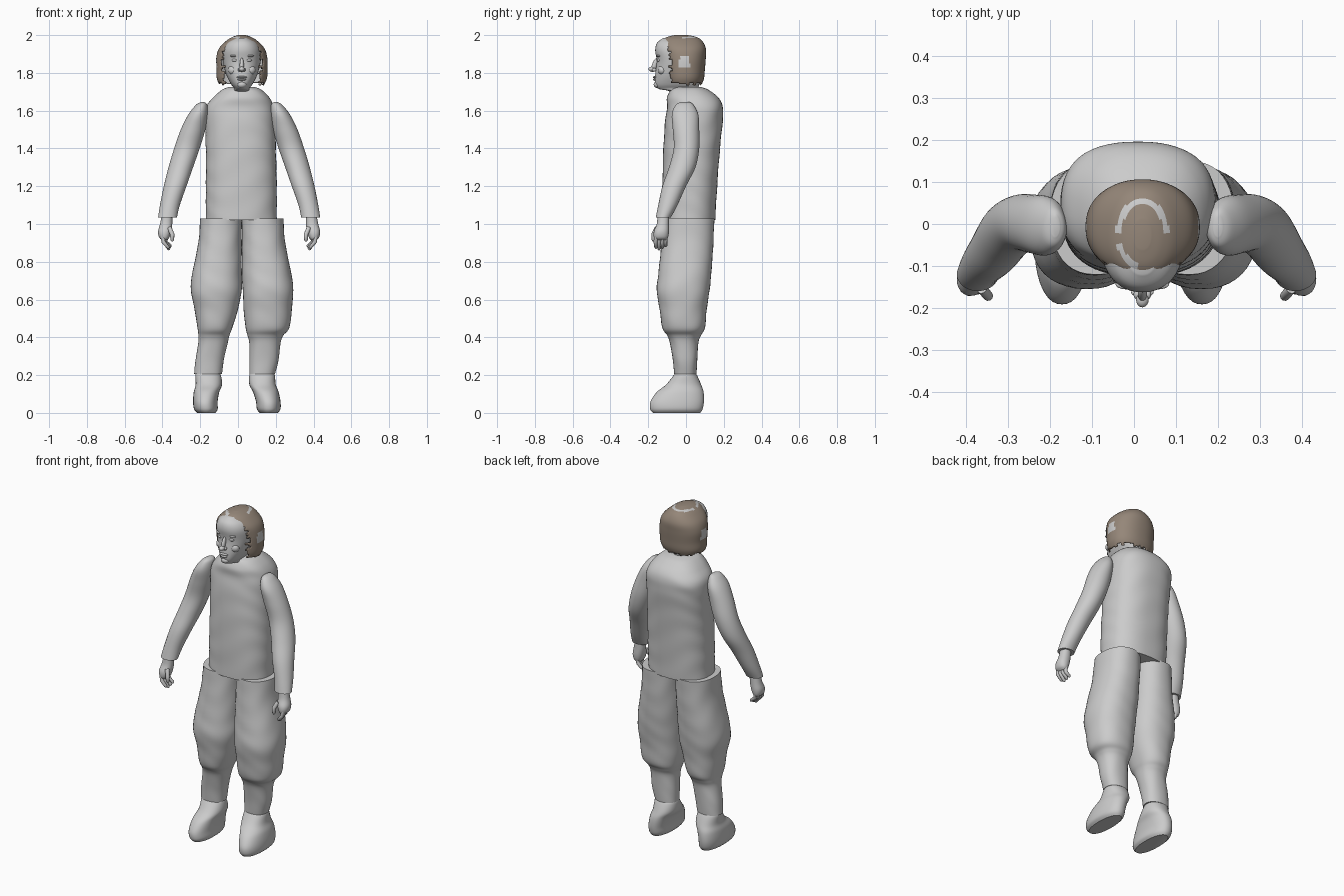
import bpy
import bmesh
import math
import random
from mathutils import Vector

random.seed(4)
if "Cube" in bpy.data.objects:
    bpy.data.objects.remove(bpy.data.objects["Cube"])


def material(name, colour):
    mat = bpy.data.materials.new(name)
    mat.use_nodes = True
    mat.diffuse_color = (*colour, 1)
    bsdf = mat.node_tree.nodes["Principled BSDF"]
    bsdf.inputs["Base Color"].default_value = (*colour, 1)
    bsdf.inputs["Roughness"].default_value = 0.8
    return mat


GREY = material("plain grey", (0.6, 0.6, 0.6))
BROWN = material("hair brown", (0.3, 0.24, 0.19))


def finish(obj, angle=45):
    bpy.ops.object.select_all(action="DESELECT")
    obj.select_set(True)
    bpy.context.view_layer.objects.active = obj
    bpy.ops.object.shade_smooth_by_angle(angle=math.radians(angle))
    return obj


def spline(a, b, c, d, t):
    """Smooth interpolation from b to c."""
    return b + 0.5 * t * (c - a + t * (2*a - 5*b + 4*c - d + t * (3*(b - c) + d - a)))


def loft(name, rings, sides=40, steps=5, power=2.2, ripple=0.0, caps=True, mats=(GREY,)):
    """Skin horizontal rings, each given as z, x min, x max, y min, y max."""
    rows = []
    for i in range(len(rings) - 1):
        four = [rings[max(i - 1, 0)], rings[i], rings[i + 1], rings[min(i + 2, len(rings) - 1)]]
        rows += [[spline(*col, s / steps) for col in zip(*four)] for s in range(steps)]
    rows.append(rings[-1])
    bm = bmesh.new()
    loops = []
    for z, x0, x1, y0, y1 in rows:
        loop = []
        for k in range(sides):
            a = math.tau * k / sides
            c, s = math.cos(a), math.sin(a)
            fold = 1 + ripple * math.sin(z * 48 + 3 * math.sin(2 * a + z * 5))
            px = math.copysign(abs(c) ** (2 / power), c) * fold
            py = math.copysign(abs(s) ** (2 / power), s) * fold
            loop.append(bm.verts.new(((x0 + x1 + px * (x1 - x0)) / 2,
                                      (y0 + y1 + py * (y1 - y0)) / 2, z)))
        loops.append(loop)
    for low, high in zip(loops, loops[1:]):
        for k in range(sides):
            n = (k + 1) % sides
            bm.faces.new((low[k], low[n], high[n], high[k]))
    if caps:
        bm.faces.new(loops[0][::-1])
        bm.faces.new(loops[-1])
    bmesh.ops.recalc_face_normals(bm, faces=bm.faces)
    mesh = bpy.data.meshes.new(name)
    bm.to_mesh(mesh)
    bm.free()
    for mat in mats:
        mesh.materials.append(mat)
    obj = bpy.data.objects.new(name, mesh)
    bpy.context.collection.objects.link(obj)
    return finish(obj)


def blob(name, centre, size, turn=0.0):
    bpy.ops.mesh.primitive_uv_sphere_add(segments=20, ring_count=12, radius=1,
                                         location=centre, rotation=(turn, 0, 0))
    obj = bpy.context.object
    obj.name = name
    obj.scale = size
    obj.data.materials.append(GREY)
    return finish(obj)


def finger(name, points, radius):
    """Rounded tapering tube along a short path."""
    curve = bpy.data.curves.new(name, "CURVE")
    curve.dimensions = "3D"
    curve.bevel_depth = radius
    curve.bevel_resolution = 3
    curve.use_fill_caps = True
    path = [Vector(p) for p in points]
    path.append(path[-1] + (path[-1] - path[-2]).normalized() * radius * 0.6)
    line = curve.splines.new("POLY")
    line.points.add(len(path) - 1)
    for point, co, taper in zip(line.points, path, (1, 1, 0.8, 0.35)):
        point.co = (*co, 1)
        point.radius = taper
    curve.materials.append(GREY)
    obj = bpy.data.objects.new(name, curve)
    bpy.context.collection.objects.link(obj)


def mirror_rings(rings, flip):
    return [(z, flip(x1, z), flip(x0, z), y0, y1) for z, x0, x1, y0, y1 in rings]


# Torso with soft cloth folds and sloping collar
loft("torso", [
    (1.02, -.17, .205, -.125, .155), (1.2, -.17, .205, -.125, .165),
    (1.4, -.17, .2, -.12, .18), (1.55, -.175, .195, -.11, .195),
    (1.62, -.17, .19, -.1, .195), (1.67, -.13, .165, -.1, .17),
    (1.71, -.085, .125, -.08, .12), (1.725, -.05, .09, -.05, .08)],
    sides=56, steps=10, power=2.4, ripple=.006)

# Baggy trouser legs, gathered below the knee
depth = [(1.03, -.12, .15), (.9, -.13, .145), (.75, -.145, .135), (.65, -.155, .125),
         (.55, -.14, .11), (.45, -.125, .1), (.41, -.1, .08), (.37, -.085, .065),
         (.28, -.07, .06), (.205, -.062, .055)]
left_x = [(.02, .24), (.02, .25), (.02, .28), (.025, .293), (.03, .285),
          (.04, .272), (.05, .24), (.06, .225), (.06, .215), (.06, .195)]
right_x = [(-.2, .02), (-.21, .02), (-.24, .02), (-.25, .02), (-.23, 0),
           (-.215, -.03), (-.21, -.045), (-.21, -.055), (-.225, -.075), (-.232, -.085)]
for side, spans in (("left", left_x), ("right", right_x)):
    rings = [(z, *span, y0, y1) for (z, y0, y1), span in zip(depth, spans)]
    loft(side + "_leg", rings[::-1], steps=6, power=2.3, ripple=.006)

# Soft shoes
shoe = [(0, .115, .21, -.175, .075), (.02, .1, .225, -.19, .088),
        (.06, .095, .225, -.188, .095), (.11, .08, .215, -.155, .093),
        (.15, .06, .2, -.105, .08), (.2, .06, .195, -.065, .058),
        (.215, .07, .185, -.055, .045)]
loft("left_shoe", shoe)
loft("right_shoe", mirror_rings(shoe, lambda x, z: -x - .005 - .13 * z))

# Sleeves and hands
sleeve = [(1.035, .335, .435, -.16, -.08), (1.1, .32, .425, -.147, -.045),
          (1.2, .285, .405, -.125, 0), (1.3, .25, .38, -.09, .05),
          (1.4, .215, .35, -.065, .07), (1.5, .185, .315, -.07, .07),
          (1.58, .172, .275, -.075, .065), (1.63, .175, .235, -.055, .04),
          (1.645, .19, .21, -.03, .02)]
palm = [(.915, .385, .415, -.16, -.105), (.93, .375, .43, -.17, -.095),
        (.96, .365, .435, -.17, -.09), (1, .36, .425, -.155, -.09),
        (1.05, .36, .415, -.15, -.09)]
for side in ("left", "right"):
    flip = (lambda x, z=0: x) if side == "left" else (lambda x, z=0: .012 - x)
    fit = (lambda r: r) if side == "left" else (lambda r: mirror_rings(r, flip))
    loft(side + "_sleeve", fit(sleeve), power=2)
    loft(side + "_hand", fit(palm), sides=24)
    for i in range(4):
        y, tip = -.157 + i * .017, .868 + abs(i - 1) * .008
        x = .412 - i * .004
        finger(f"{side}_finger_{i + 1}", [
            (flip(x), y, .94), (flip(x - .005), y - .004, .905),
            (flip(x - .03), y - .002, tip)], .011)
    finger(side + "_thumb", [(flip(.375), -.155, .98), (flip(.36), -.172, .945),
                             (flip(.36), -.172, .915)], .012)

# Head and neck
loft("head", [
    (1.64, -.03, .07, -.06, .06), (1.7, -.035, .075, -.085, .06),
    (1.715, -.02, .06, -.145, .065), (1.74, -.037, .077, -.164, .07),
    (1.79, -.062, .102, -.163, .08), (1.86, -.08, .12, -.155, .09),
    (1.92, -.08, .12, -.163, .09), (1.96, -.06, .1, -.152, .075),
    (1.985, -.02, .06, -.12, .04)], sides=48)

# Facial features
MID = .02
blob("nose", (MID, -.166, 1.842), (.011, .014, .04), -.35)
blob("nose_tip", (MID, -.181, 1.82), (.015, .018, .013))
blob("upper_lip", (MID, -.163, 1.777), (.027, .012, .006))
blob("lower_lip", (MID, -.163, 1.765), (.022, .012, .007))
blob("chin", (MID, -.152, 1.738), (.025, .019, .018))
for side, s in (("left", 1), ("right", -1)):
    blob(side + "_eye", (MID + s * .036, -.141, 1.867), (.017, .013, .009))
    blob(side + "_brow", (MID + s * .038, -.144, 1.89), (.026, .012, .007))
    blob(side + "_cheek", (MID + s * .045, -.125, 1.815), (.028, .024, .026))
    blob(side + "_nostril", (MID + s * .012, -.168, 1.816), (.009, .012, .009))

# Chin-length hair: an open shell with a ragged edge around the face
hair = loft("hair", [
    (1.73, -.095, .135, -.1, .08), (1.77, -.112, .153, -.11, .095),
    (1.82, -.113, .157, -.115, .1), (1.88, -.115, .155, -.12, .105),
    (1.93, -.1, .14, -.13, .105), (1.97, -.062, .102, -.125, .085),
    (1.99, -.03, .07, -.1, .055), (2, 0, .04, -.06, .01)],
    sides=72, steps=6, mats=(BROWN, GREY))
bm = bmesh.new()
bm.from_mesh(hair.data)
jag = [random.uniform(-.012, .012) for _ in range(60)]
doomed = []
for face in bm.faces:
    c = face.calc_center_median()
    edge = -.085 if c.z < 1.94 else -.112
    lowest = 1.735 + abs(jag[int((math.atan2(c.y, c.x) + 4) * 7)]) * 1.5
    if len(face.verts) == 4 and (c.y < edge + jag[int(c.z * 150) % 60] or c.z < lowest):
        doomed.append(face)
    elif len(face.verts) > 4 and c.z < 1.8:
        doomed.append(face)
    # Bare patches: crescents on the crown and a spot over each ear
    r = math.hypot((c.x - MID) / .058, (c.y + .025) / .08)
    crown = c.z > 1.94 and .87 < r < 1.1 and (c.y > -.025 or (c.x < MID - .01 and c.y < -.045))
    ear = -.035 < c.y < .02 and 1.83 < c.z < 1.885 and abs(c.x - MID) > .08
    face.material_index = 1 if crown or ear else 0
bmesh.ops.delete(bm, geom=doomed, context="FACES")
bm.to_mesh(hair.data)
bm.free()
shell = hair.modifiers.new("thickness", "SOLIDIFY")
shell.thickness = .008
shell.offset = -1
shell.material_offset = 1
